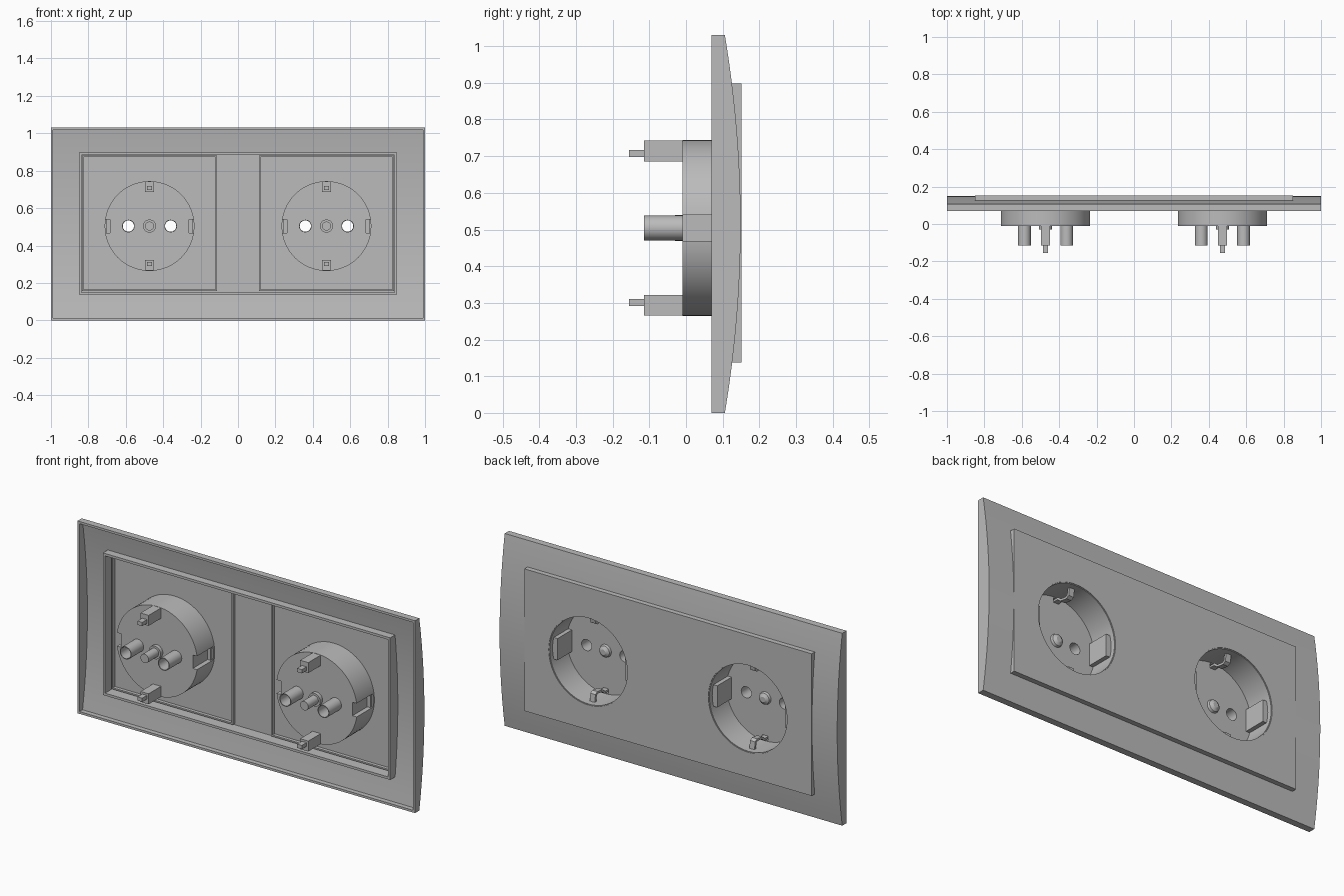
import bpy, bmesh, math
from mathutils import Matrix, Vector

if "Cube" in bpy.data.objects:
    bpy.data.objects.remove(bpy.data.objects["Cube"], do_unlink=True)

GREY = (0.5, 0.5, 0.5, 1)
mat = bpy.data.materials.new("plain grey plastic")
mat.use_nodes = True
mat.diffuse_color = GREY
mat.node_tree.nodes["Principled BSDF"].inputs["Base Color"].default_value = GREY


def finish(name, bm):
    bmesh.ops.recalc_face_normals(bm, faces=bm.faces)
    me = bpy.data.meshes.new(name)
    bm.to_mesh(me)
    bm.free()
    ob = bpy.data.objects.new(name, me)
    bpy.context.collection.objects.link(ob)
    me.materials.append(mat)
    return ob


def box(name, x, y, z):
    bm = bmesh.new()
    bmesh.ops.create_cube(bm, size=1)
    for v in bm.verts:
        v.co = Vector([(r[0] + r[1]) / 2 + c * (r[1] - r[0]) for c, r in zip(v.co, (x, y, z))])
    return finish(name, bm)


def rod(name, x, z, y, r, r2=None, seg=32):
    """Cylinder or cone along the y axis."""
    bm = bmesh.new()
    place = Matrix.Translation((x, (y[0] + y[1]) / 2, z)) @ Matrix.Rotation(-math.pi / 2, 4, 'X')
    bmesh.ops.create_cone(bm, cap_ends=True, segments=seg, radius1=r,
                          radius2=r if r2 is None else r2, depth=y[1] - y[0], matrix=place)
    return finish(name, bm)


def prism(name, x, yz):
    """Side profile in y and z, extruded along x."""
    bm = bmesh.new()
    face = bm.faces.new([bm.verts.new((x[0], y, z)) for y, z in yz])
    new = bmesh.ops.extrude_face_region(bm, geom=[face])["geom"]
    bmesh.ops.translate(bm, vec=(x[1] - x[0], 0, 0),
                        verts=[g for g in new if isinstance(g, bmesh.types.BMVert)])
    return finish(name, bm)


def activate(ob):
    bpy.ops.object.select_all(action='DESELECT')
    ob.select_set(True)
    bpy.context.view_layer.objects.active = ob


def cut(ob, *cutters):
    activate(ob)
    for c in cutters:
        mod = ob.modifiers.new("cut", 'BOOLEAN')
        mod.operation = 'DIFFERENCE'
        mod.solver = 'EXACT'
        mod.object = c
        bpy.ops.object.modifier_apply(modifier=mod.name)
        bpy.data.objects.remove(c, do_unlink=True)
    return ob


def smooth(ob):
    activate(ob)
    bpy.ops.object.shade_smooth_by_angle(angle=math.radians(30))


H, MID = 1.03, 0.515      # frame height and its middle
CZ, CX, R = 0.504, 0.473, 0.24   # socket centre and radius
BACK, FACE = 0.07, 0.152


def arc(inset):
    """Bowed cover section, shrunk by the wall thickness."""
    n = 24
    zs = [inset + (H - 2 * inset) * i / n for i in range(n + 1)]
    return [(0.106 + 0.043 * (1 - ((z - MID) / MID) ** 2) - inset, z) for z in zs]


# Hollow bowed frame with a window for the insert
low = 0.012
frame = prism("outer_frame", (-1, 1), [(BACK, 0)] + arc(0) + [(BACK, H)])
cut(frame,
    prism("cavity", (-1 + low, 1 - low), [(0, low)] + arc(low) + [(0, H - low)]),
    box("window", (-0.85, 0.85), (0, 0.3), (0.138, 0.897)))
smooth(frame)

# Insert: raised face plate with a deep rim around it
insert = box("insert_plate", (-0.851, 0.851), (BACK + 0.002, FACE), (0.137, 0.898))
cut(insert, box("pocket", (-0.838, 0.838), (0, 0.136), (0.15, 0.885)),
    *[rod("hole", s * CX, CZ, (0, 0.3), R - 0.006, seg=64) for s in (-1, 1)])
smooth(insert)

for side, s in (("right", -1), ("left", 1)):
    cx = s * CX

    # Thin ridge framing each socket on the rear of the plate
    ridge = box(side + "_panel_ridge", (cx - 0.36, cx + 0.36), (0.118, 0.138), (0.157, 0.88))
    cut(ridge, box("ridge_cut", (cx - 0.352, cx + 0.352), (0, 0.3), (0.165, 0.872)))

    # Round cup, open at the face, with side notches and contact openings
    cup = rod(side + "_cup", cx, CZ, (-0.01, 0.149), R, seg=64)
    cutters = [rod("bore", cx, CZ, (0.004, 0.3), R - 0.01, seg=64)]
    for d in (-1, 1):
        cutters.append(rod("pin_hole", cx + d * 0.113, CZ, (-0.2, 0.1), 0.03))
        a, b = sorted((cx + d * 0.212, cx + d * 0.3))
        cutters.append(box("notch", (a, b), (-0.1, 0.125), (CZ - 0.036, CZ + 0.036)))
        z0, z1 = sorted((CZ + d * 0.2, CZ + d * 0.225))
        cutters.append(box("slot", (cx - 0.016, cx + 0.016), (-0.1, 0.05), (z0, z1)))
    cut(cup, *cutters)
    smooth(cup)

    for d, name in ((-1, "inner"), (1, "outer")):
        # Guide ribs inside the cup, hollow from outside
        a, b = sorted((cx + d * 0.2, cx + d * 0.231))
        rib = box(f"{side}_{name}_guide_rib", (a, b), (0, 0.125), (CZ - 0.058, CZ + 0.058))
        a, b = sorted((cx + d * 0.212, cx + d * 0.3))
        cut(rib, box("rib_notch", (a, b), (-0.1, 0.115), (CZ - 0.036, CZ + 0.036)))

        # Hollow pin sleeves
        px = cx + d * 0.113
        sleeve = rod(f"{side}_{name}_pin_sleeve", px, CZ, (-0.115, 0), 0.034)
        smooth(cut(sleeve, rod("sleeve_bore", px, CZ, (-0.3, 0.3), 0.03)))

    # Centre screw: collar, shank and domed head
    smooth(rod(side + "_screw_collar", cx, CZ, (-0.03, 0.004), 0.035))
    smooth(rod(side + "_screw_shank", cx, CZ, (-0.115, -0.02), 0.024))
    smooth(rod(side + "_screw_head", cx, CZ, (0.003, 0.016), 0.034, 0.03))
    smooth(rod(side + "_screw_dome", cx, CZ, (0.016, 0.026), 0.03, 0.014))

    for d, name in ((-1, "lower"), (1, "upper")):
        # Earth contact housing and its tail
        z0, z1 = sorted((CZ + d * 0.182, CZ + d * 0.238))
        house = box(f"{side}_{name}_contact_housing", (cx - 0.024, cx + 0.024), (-0.115, -0.005), (z0, z1))
        cut(house, box("housing_bore", (cx - 0.016, cx + 0.016), (-0.105, 0.1), (z0 + 0.012, z1 - 0.012)))
        zt = CZ + d * 0.203
        box(f"{side}_{name}_contact_tail", (cx - 0.014, cx + 0.014), (-0.155, -0.1), (zt - 0.01, zt + 0.01))

        # Bent spring strip reaching forward, then out to the wall
        path = [(-0.1, 0.203), (0.03, 0.203), (0.05, 0.186), (0.095, 0.18), (0.112, 0.19), (0.118, 0.232),
                (0.106, 0.232), (0.1, 0.198), (0.09, 0.192), (0.055, 0.197), (0.034, 0.214), (-0.1, 0.214)]
        strip = prism(f"{side}_{name}_earth_contact", (cx - 0.015, cx + 0.015),
                      [(y, CZ + d * r) for y, r in path])
        smooth(strip)
